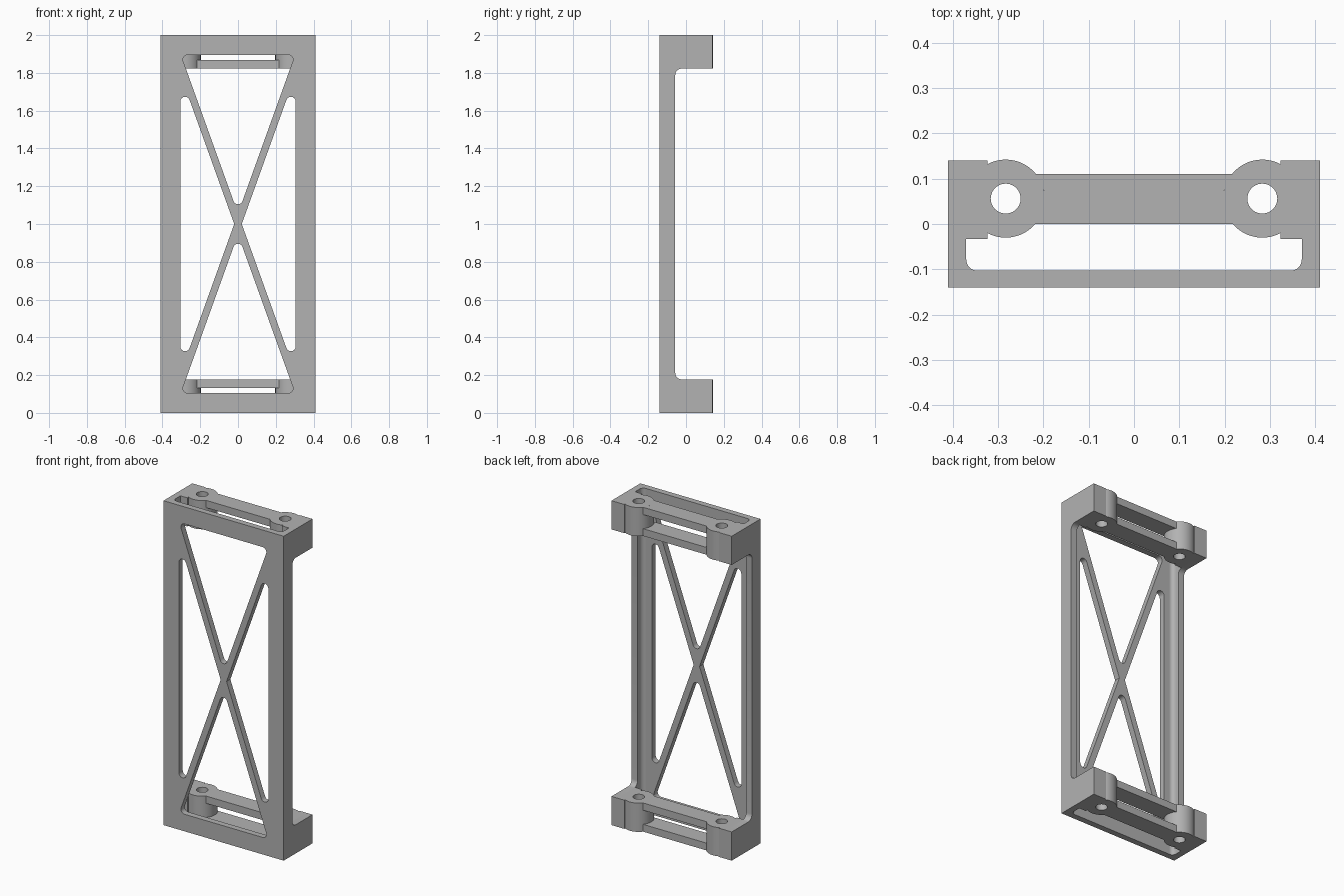
import bpy, bmesh
from math import sin, cos, tan, atan2, pi, asin, acos
from mathutils import Vector, Matrix

if "Cube" in bpy.data.objects:
    bpy.data.objects.remove(bpy.data.objects["Cube"])

grey = bpy.data.materials.new("plain grey")
grey.use_nodes = True
COLOUR = (0.448, 0.448, 0.448, 1)
grey.diffuse_color = COLOUR
grey.node_tree.nodes["Principled BSDF"].inputs["Base Color"].default_value = COLOUR

# Profile planes: profile (u, v) and depth d mapped to x, y, z
ALONG_Z = Matrix.Identity(4)
ALONG_Y = Matrix(((1, 0, 0, 0), (0, 0, 1, 0), (0, 1, 0, 0), (0, 0, 0, 1)))
ALONG_X = Matrix(((0, 0, 1, 0), (1, 0, 0, 0), (0, 1, 0, 0), (0, 0, 0, 1)))


def arc(cx, cy, r, a0, a1, n=24):
    return [(cx + r * cos(a0 + (a1 - a0) * i / n),
             cy + r * sin(a0 + (a1 - a0) * i / n)) for i in range(n + 1)]


def rounded(corners, n=8):
    """Polygon from (u, v, radius) corners."""
    out = []
    for i, (u, v, r) in enumerate(corners):
        p = Vector((u, v))
        if r == 0:
            out.append((u, v))
            continue
        a = (Vector(corners[i - 1][:2]) - p).normalized()
        b = (Vector(corners[(i + 1) % len(corners)][:2]) - p).normalized()
        half = a.angle(b) / 2
        c = p + (a + b).normalized() * r / sin(half)
        s, e = p + a * r / tan(half) - c, p + b * r / tan(half) - c
        a0 = atan2(s.y, s.x)
        turn = (atan2(e.y, e.x) - a0 + pi) % (2 * pi) - pi
        out += arc(c.x, c.y, r, a0, a0 + turn, n)
    return out


def flip(loop):
    return [(-u, v) for u, v in loop]


def prism(name, loops, lo, hi, axes=ALONG_Z):
    """Extrude an outline (first loop) with holes (other loops)."""
    bm = bmesh.new()
    for loop in loops:
        vs = [bm.verts.new((u, v, lo)) for u, v in loop]
        for i, vert in enumerate(vs):
            bm.edges.new((vs[i - 1], vert))
    bmesh.ops.triangle_fill(bm, edges=bm.edges[:], use_beauty=True, normal=(0, 0, 1))
    ext = bmesh.ops.extrude_face_region(bm, geom=bm.faces[:], use_keep_orig=True)
    bmesh.ops.translate(bm, vec=(0, 0, hi - lo),
                        verts=[g for g in ext["geom"] if isinstance(g, bmesh.types.BMVert)])
    bm.transform(axes)
    bmesh.ops.recalc_face_normals(bm, faces=bm.faces[:])
    mesh = bpy.data.meshes.new(name)
    bm.to_mesh(mesh)
    bm.free()
    mesh.materials.append(grey)
    obj = bpy.data.objects.new(name, mesh)
    bpy.context.collection.objects.link(obj)
    bpy.ops.object.select_all(action='DESELECT')
    obj.select_set(True)
    bpy.context.view_layer.objects.active = obj
    bpy.ops.object.shade_smooth_by_angle(angle=0.6)
    return obj


W, D, H = 0.41, 0.14, 2.0        # half width, half depth, height
PANEL_Y, WALL_X = -0.103, 0.37   # inner faces of panel and side walls
END = 0.177                      # bracket height

# Front panel with four windows leaving crossed struts
SLOPE, STRUT, R = 2.78, 0.02, 0.025
top, side = 0.895, 0.305
top_x = top / SLOPE - STRUT
side_z = SLOPE * (side - STRUT)
windows = []
for s in (-1, 1):
    windows.append(rounded([(0, 1 + s * SLOPE * STRUT, R),
                            (top_x, 1 + s * top, R), (-top_x, 1 + s * top, R)]))
    windows.append(rounded([(s * STRUT, 1, 0),
                            (s * side, 1 + side_z, R), (s * side, 1 - side_z, R)]))
panel = [(-W, 0), (W, 0), (W, H), (-W, H)]
prism("front_panel", [panel] + windows, -D, PANEL_Y, ALONG_Y)

# Side walls: C-shaped profile reaching back at both ends
FLANGE = -0.057
wall = rounded([(PANEL_Y, 0, 0), (D, 0, 0), (D, END, 0), (FLANGE, END, 0.035),
                (FLANGE, H - END, 0.035), (D, H - END, 0), (D, H, 0), (PANEL_Y, H, 0)])
prism("left_wall", [wall], WALL_X, W, ALONG_X)
prism("right_wall", [wall], -W, -WALL_X, ALONG_X)

# Rounded inner corners between panel and walls
F = 0.025
fillet = [(WALL_X, PANEL_Y)] + arc(WALL_X - F, PANEL_Y + F, F, 0, -pi / 2, 8)
prism("left_corner_fillet", [fillet], 0, H)
prism("right_corner_fillet", [flip(fillet)], 0, H)

# Bracket ends: block merged with a bored round boss
BX, BY, BR, HOLE = 0.283, 0.056, 0.086, 0.033
BLOCK_X = 0.323
a = acos((BLOCK_X - BX) / BR)
block = [(BLOCK_X, -0.033), (WALL_X, -0.033), (WALL_X, D), (BLOCK_X, D)]
block += arc(BX, BY, BR, a, 2 * pi - a, 48)
bore = arc(BX, BY, HOLE, 0, 2 * pi, 40)[:-1]

# Crossbar outline, its ends following the bosses
BAR_BACK, BAR_FRONT, BAR_H = 0.11, 0.0, 0.045
t0 = pi - asin((BAR_BACK - BY) / BR)
t1 = pi + asin((BY - BAR_FRONT) / BR)
bar_end = arc(BX, BY, BR, t0, t1, 12)
bar = bar_end + flip(bar_end)[::-1]

for label, z in (("bottom", 0), ("top", H - END)):
    prism(label + "_left_boss", [block, bore], z, z + END)
    prism(label + "_right_boss", [flip(block), flip(bore)], z, z + END)
    prism(label + "_lower_crossbar", [bar], z, z + BAR_H)
    prism(label + "_upper_crossbar", [bar], z + END - BAR_H, z + END)
